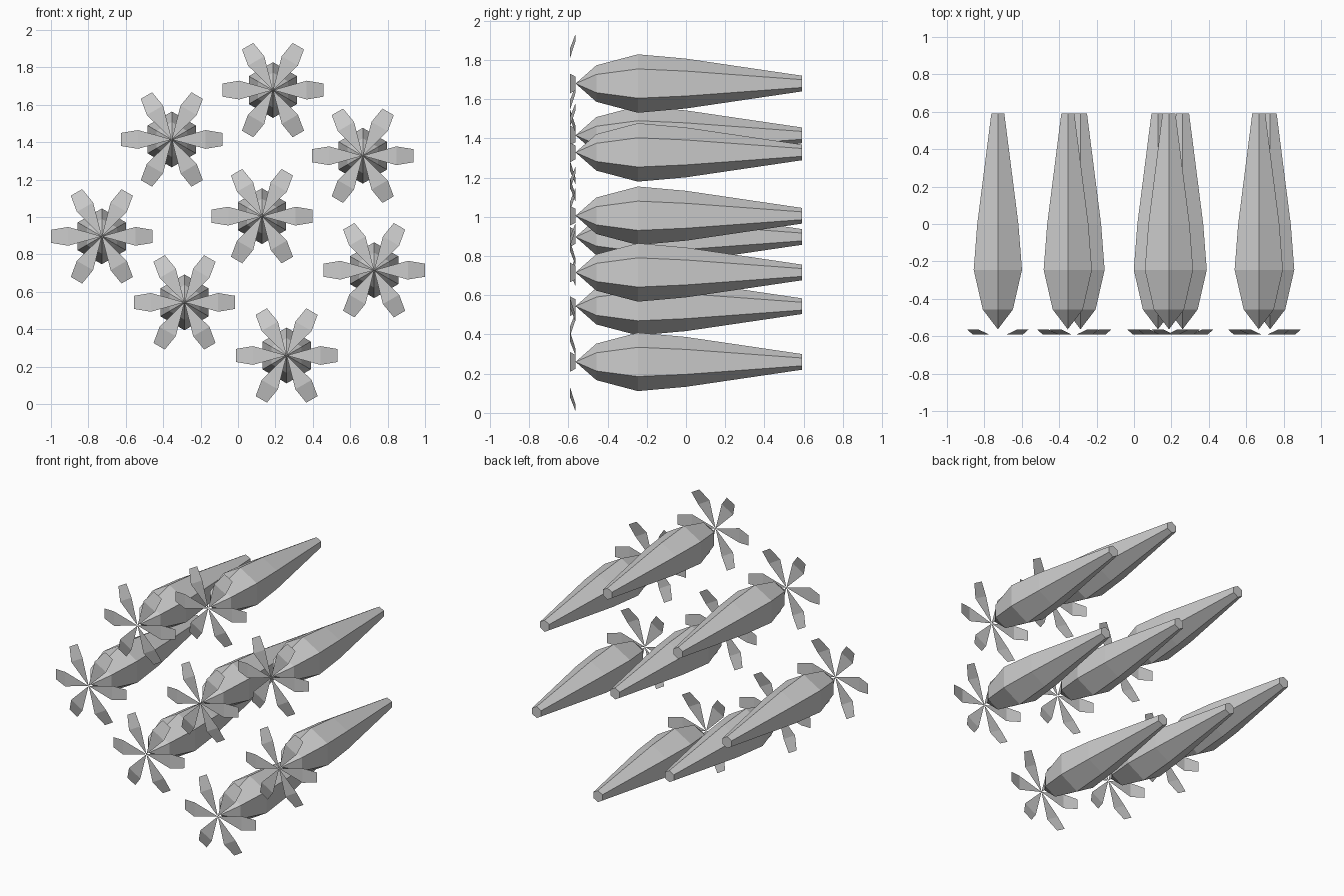
import bpy, bmesh
from math import sin, cos, pi

if "Cube" in bpy.data.objects:
    bpy.data.objects.remove(bpy.data.objects["Cube"])

# (x, z) centre of each unit
CENTRES = [(0.187, 1.679), (-0.354, 1.415), (0.667, 1.328), (0.128, 1.005),
           (-0.728, 0.897), (0.728, 0.716), (-0.286, 0.544), (0.26, 0.26)]
# hexagonal body profile: (y, radius), after the pointed nose
PROFILE = [(-0.457, 0.093), (-0.245, 0.149), (0.0, 0.127), (0.591, 0.04)]
NOSE_Y, BLADE_Y = -0.563, -0.591


def add_object(name, bm, x, z):
    mesh = bpy.data.meshes.new(name)
    bm.to_mesh(mesh)
    bm.free()
    obj = bpy.data.objects.new(name, mesh)
    obj.location = (x, 0, z)
    bpy.context.collection.objects.link(obj)


def body():
    bm = bmesh.new()
    nose = bm.verts.new((0, NOSE_Y, 0))
    rings = [[bm.verts.new((r * sin(i * pi / 3), y, r * cos(i * pi / 3)))
              for i in range(6)] for y, r in PROFILE]
    for i in range(6):
        j = (i + 1) % 6
        bm.faces.new((nose, rings[0][i], rings[0][j]))
        for a, b in zip(rings, rings[1:]):
            bm.faces.new((a[i], b[i], b[j], a[j]))
    bm.faces.new(rings[-1])
    bmesh.ops.recalc_face_normals(bm, faces=bm.faces)
    return bm


def rotor():
    bm = bmesh.new()
    hub = bm.verts.new((0, BLADE_Y, 0))
    for k in range(6):
        c, s = cos(k * pi / 3), sin(k * pi / 3)

        def point(along, side, y):
            return bm.verts.new((along * c - side * s, y, along * s + side * c))

        # flat inner wedge, then a tip bent backwards
        m0, m1 = point(0.18, -0.05, BLADE_Y), point(0.18, 0.05, BLADE_Y)
        t0, t1 = point(0.271, -0.035, NOSE_Y), point(0.271, 0.035, NOSE_Y)
        bm.faces.new((hub, m0, m1))
        bm.faces.new((m0, t0, t1, m1))
    return bm


for n, (x, z) in enumerate(CENTRES, 1):
    add_object(f"body_{n}", body(), x, z)
    add_object(f"rotor_{n}", rotor(), x, z)
